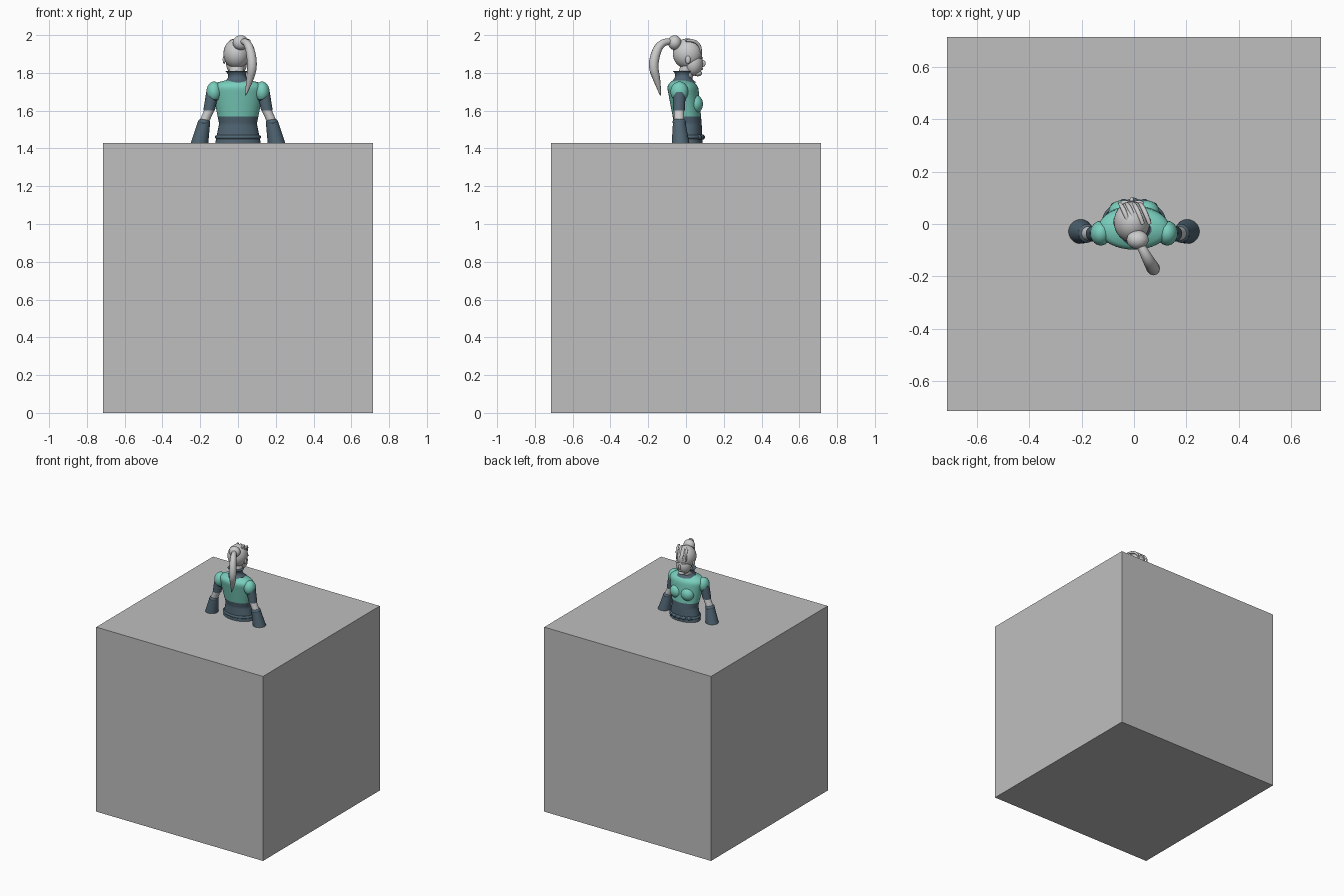
import bpy, bmesh, math
from mathutils import Vector

cube = bpy.data.objects.get("Cube")
if cube:
    bpy.data.objects.remove(cube, do_unlink=True)


def material(name, red, green, blue):
    mat = bpy.data.materials.new(name)
    mat.use_nodes = True
    colour = (red, green, blue, 1)
    mat.diffuse_color = colour
    mat.node_tree.nodes["Principled BSDF"].inputs["Base Color"].default_value = colour
    return mat


grey = material("light grey", 0.6, 0.6, 0.6)
box_grey = material("box grey", 0.52, 0.52, 0.52)
teal = material("teal cloth", 0.19, 0.62, 0.51)
slate = material("slate cloth", 0.08, 0.13, 0.17)


def link(name, data, materials, mirror=False):
    for mat in materials:
        data.materials.append(mat)
    part = bpy.data.objects.new(name, data)
    bpy.context.collection.objects.link(part)
    if mirror:
        part.modifiers.new("both sides", "MIRROR").use_mirror_merge = False
    return part


def finish(name, bm, materials, rule=None, mirror=False, smooth=True):
    bmesh.ops.recalc_face_normals(bm, faces=bm.faces)
    for face in bm.faces:
        face.smooth = smooth and len(face.verts) <= 4
        if rule:
            face.material_index = rule(face.calc_center_median())
    mesh = bpy.data.meshes.new(name)
    bm.to_mesh(mesh)
    bm.free()
    return link(name, mesh, materials, mirror)


def ball(name, centre, radii, *materials, rule=None, mirror=False):
    """Ellipsoid; with several materials, the rule chooses one per face."""
    bm = bmesh.new()
    bmesh.ops.create_uvsphere(bm, u_segments=28, v_segments=16, radius=1)
    bmesh.ops.scale(bm, verts=bm.verts, vec=radii)
    bmesh.ops.translate(bm, verts=bm.verts, vec=centre)
    return finish(name, bm, materials, rule, mirror)


def loft(name, rings, *materials, rule=None, mirror=False, sides=36):
    """Closed skin over level elliptical rings of (centre, x radius, y radius)."""
    bm = bmesh.new()
    loops = []
    for centre, width, depth in rings:
        angles = [math.tau * i / sides for i in range(sides)]
        loops.append([bm.verts.new(Vector(centre) + Vector(
            (width * math.cos(a), depth * math.sin(a), 0))) for a in angles])
    for lower, upper in zip(loops, loops[1:]):
        for i in range(sides):
            bm.faces.new((lower[i - 1], lower[i], upper[i], upper[i - 1]))
    bm.faces.new(loops[0])
    bm.faces.new(loops[-1])
    return finish(name, bm, materials, rule, mirror)


def limb(name, top, bottom, top_radius, bottom_radius, mat):
    """Mirrored pair of tapering limb sections."""
    return loft(name, [(top, top_radius, top_radius),
                       (bottom, bottom_radius, bottom_radius)], mat, mirror=True)


def strand(name, points, radii, thickness, mat):
    """Tapering lock of hair along a smooth curve."""
    curve = bpy.data.curves.new(name, "CURVE")
    curve.dimensions = "3D"
    curve.bevel_depth = thickness
    curve.use_fill_caps = True
    spline = curve.splines.new("NURBS")
    spline.points.add(len(points) - 1)
    for point, position, radius in zip(spline.points, points, radii):
        point.co = (*position, 1)
        point.radius = radius
    spline.use_endpoint_u = True
    spline.order_u = 3
    return link(name, curve, [mat])


# Large box that the figure rises out of
box_size = 1.43
bm = bmesh.new()
bmesh.ops.create_cube(bm, size=box_size)
bmesh.ops.translate(bm, verts=bm.verts, vec=(0, 0, box_size / 2))
finish("box", bm, [box_grey], smooth=False)


# Torso: narrow at the waist, widening both ways, rounded off at the shoulders
waist, shoulder, top = 1.53, 1.7, 1.765


def torso_ring(z):
    spread = abs(z - waist) / 5
    rounding = max(0, (z - shoulder) / (top - shoulder))
    scale = math.sqrt(1 - rounding ** 3)
    lean = 0.01 - max(0, z - waist) * 0.14
    return (0, lean, z), (0.1 + spread) * scale, (0.073 + spread / 4) * scale


def torso_colour(centre):
    return int(1.57 < centre.z < 1.757)


steps = 40
start = box_size - 0.07
torso_heights = [start + (top - start) * i / (steps + 0.5) for i in range(steps + 1)]
loft("torso", map(torso_ring, torso_heights), slate, teal, rule=torso_colour)
ball("bust", (0.047, 0.046, 1.635), (0.05, 0.044, 0.05), teal, mirror=True)

# Belt with a row of pouches
belt_height = 1.46
centre, width, depth = torso_ring(belt_height)
loft("belt", [((0, 0.01, belt_height + rise), width + swell, depth + swell)
              for rise, swell in ((-0.01, 0), (-0.005, 0.008), (0.005, 0.008), (0.01, 0))], slate)
for angle in (50, 70, 90, 110, 130):
    turn = math.radians(angle)
    ball("belt_pouch", (width * math.cos(turn), depth * math.sin(turn) + 0.01, belt_height),
         (0.016, 0.014, 0.014), slate)

# Neck and tall flared collar
middle = -0.008
collar_base, collar_height = 1.75, 0.06
loft("neck", [((middle, -0.01, collar_base), 0.04, 0.04),
              ((middle, 0.01, 1.84), 0.04, 0.04)], grey)
collar = []
for i in range(9):
    t = i / 8
    radius = 0.047 + 0.08 * (t - 0.6) ** 2
    collar.append(((middle * t, -0.015, collar_base + collar_height * t), radius, radius * 0.9))
loft("collar", collar, slate)

# Shoulders, arms and flared gauntlets on both sides
ball("shoulders", (0.127, -0.035, shoulder), (0.04, 0.047, 0.054), slate, teal,
     rule=lambda centre: int(centre.z > 1.66), mirror=True)
sleeve_end = Vector((0.153, -0.037, 1.6))
elbow = Vector((0.18, -0.036, 1.54))
wrist = Vector((0.21, -0.027, box_size - 0.03))
limb("sleeves", (0.135, -0.035, shoulder), sleeve_end, 0.033, 0.031, slate)
limb("upper_arms", sleeve_end, elbow, 0.027, 0.027, grey)
ball("elbow_guards", elbow, (0.032, 0.036, 0.02), slate, mirror=True)
limb("gauntlets", elbow, wrist, 0.033, 0.05, slate)

# Head: skull, jaw, chin and features
ball("skull", (middle, 0.008, 1.902), (0.069, 0.078, 0.08), grey)
ball("jaw", (middle, 0.038, 1.85), (0.055, 0.052, 0.066), grey)
ball("chin", (middle, 0.062, 1.798), (0.025, 0.024, 0.016), grey)
ball("nose", (middle, 0.09, 1.85), (0.009, 0.014, 0.018), grey)
ball("lips", (middle, 0.083, 1.822), (0.016, 0.008, 0.007), grey)
for side, label in ((1, "left"), (-1, "right")):
    ball(label + "_ear", (middle + side * 0.065, 0.01, 1.87), (0.008, 0.014, 0.022), grey)
    ball(label + "_brow", (middle + side * 0.027, 0.08, 1.88), (0.02, 0.01, 0.005), grey)

# Swept fringe over the forehead
for i in range(4):
    x = middle - 0.04 + i * 0.026
    strand("fringe_lock", [(x + 0.03, 0, 1.97), (x, 0.08, 1.98), (x - 0.01, 0.08, 1.9)],
           (0.6, 1, 0.3), 0.012, grey)

# Bun and long curved ponytail
bun = Vector((0.014, -0.06, 1.96))
ball("hair_bun", bun, (0.042, 0.036, 0.039), grey)
strand("ponytail", [bun, (0.05, -0.13, 1.98), (0.08, -0.18, 1.85),
                    (0.06, -0.15, 1.75), (0.04, -0.135, 1.68)],
       (0.6, 0.9, 1.2, 0.8, 0.1), 0.023, grey)
